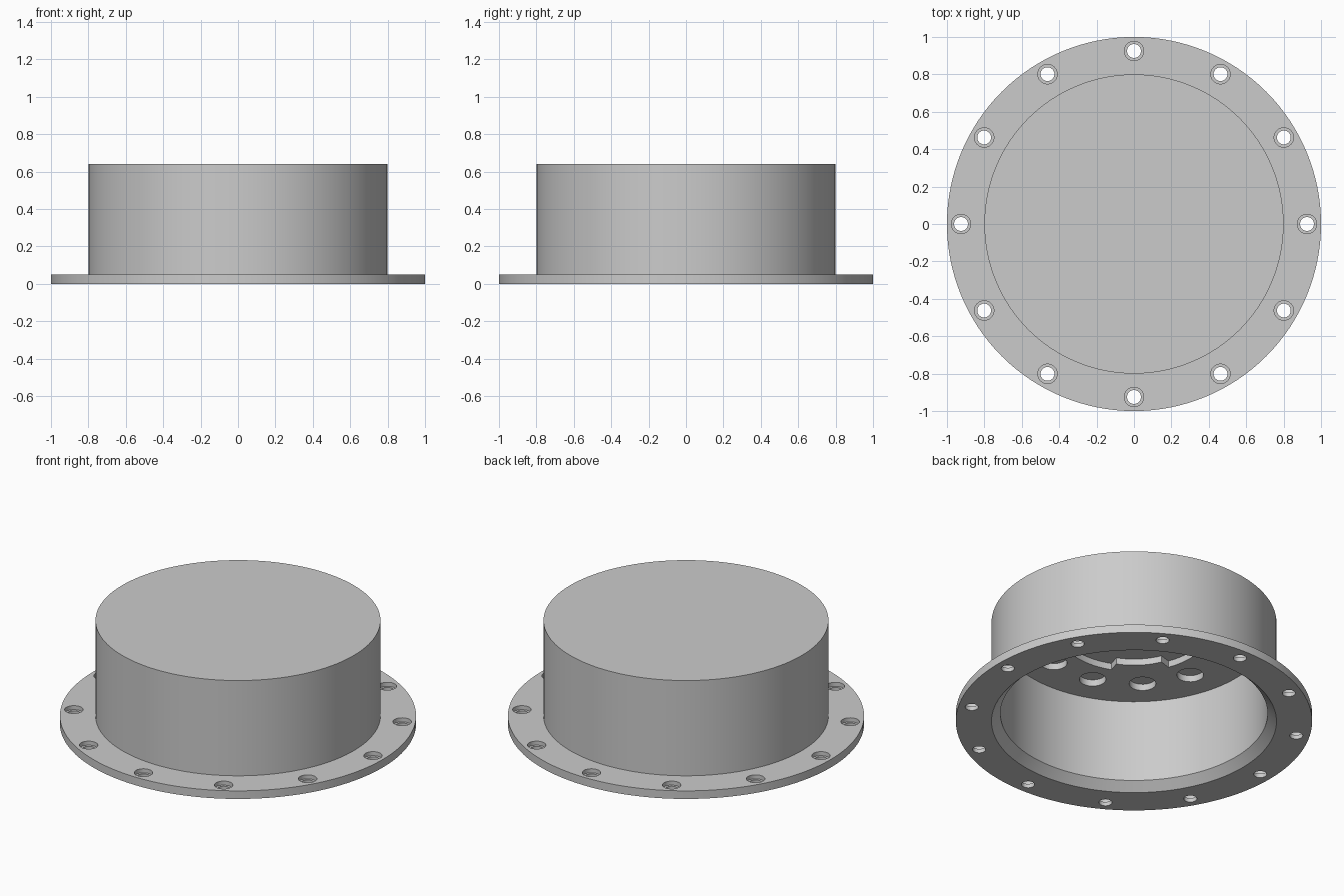
import bpy, bmesh
from math import sin, cos, pi, radians
from mathutils import Matrix, Vector

cube = bpy.data.objects.get("Cube")
if cube:
    bpy.data.objects.remove(cube, do_unlink=True)

grey = bpy.data.materials.new("plain_grey")
grey.use_nodes = True
colour = (0.6, 0.6, 0.6, 1)
grey.diffuse_color = colour
grey.node_tree.nodes["Principled BSDF"].inputs["Base Color"].default_value = colour


def make_object(name, bm):
    bmesh.ops.remove_doubles(bm, verts=bm.verts[:], dist=1e-5)
    bmesh.ops.recalc_face_normals(bm, faces=bm.faces[:])
    mesh = bpy.data.meshes.new(name)
    bm.to_mesh(mesh)
    bm.free()
    mesh.materials.append(grey)
    obj = bpy.data.objects.new(name, mesh)
    bpy.context.scene.collection.objects.link(obj)
    return obj


def lathe(bm, profile, steps, offset=(0, 0, 0)):
    """Spin an (r, z) profile around the z axis, then move it."""
    verts = [bm.verts.new((r, 0, z)) for r, z in profile]
    edges = [bm.edges.new(pair) for pair in zip(verts, verts[1:])]
    before = set(bm.verts) - set(verts)
    bmesh.ops.spin(bm, geom=verts + edges, cent=(0, 0, 0), axis=(0, 0, 1),
                   angle=2 * pi, steps=steps)
    new = [v for v in bm.verts if v not in before]
    bmesh.ops.transform(bm, matrix=Matrix.Translation(Vector(offset)), verts=new)


def hole_ring(name, profile, radius, phase):
    """Twelve cutters, evenly spaced on a circle."""
    bm = bmesh.new()
    for i in range(12):
        a = radians(30 * i + phase)
        lathe(bm, profile, 32, (radius * cos(a), radius * sin(a), 0))
    return make_object(name, bm)


FLANGE, CEILING, TOP = 0.05, 0.56, 0.64
RECESS = CEILING + 0.04

# Hollow cap with flange and chamfered mouth
bm = bmesh.new()
lathe(bm, [(0, CEILING), (0.75, CEILING), (0.75, FLANGE), (0.8, 0), (1, 0),
           (1, FLANGE), (0.8, FLANGE), (0.8, TOP), (0, TOP)], 128)
cap = make_object("flanged_cap", bm)

# Stepped bolt holes through the flange
bolt_holes = hole_ring("bolt_hole_cutter",
                       [(0, -0.1), (0.037, -0.1), (0.037, 0.025), (0.052, 0.025),
                        (0.052, 0.1), (0, 0.1)], 0.925, 0)

# Blind round pockets in the inner ceiling
pockets = hole_ring("pocket_cutter",
                    [(0, 0.5), (0.075, 0.5), (0.075, RECESS), (0, RECESS)], 0.55, 15)

# Four-lobed central recess in the inner ceiling
bm = bmesh.new()
outline = []
for k in range(8):
    r = 0.34 if k % 2 else 0.41
    for j in range(13):
        a = radians(45 * k - 22 + 44 * j / 12)
        outline.append(bm.verts.new((r * cos(a), r * sin(a), 0.5)))
base = bm.faces.new(outline)
top = bmesh.ops.extrude_face_region(bm, geom=[base])["geom"]
for v in top:
    if isinstance(v, bmesh.types.BMVert):
        v.co.z = RECESS
lobes = make_object("lobed_recess_cutter", bm)

# Cut the holes and bake the result
cutters = [bolt_holes, pockets, lobes]
for cutter in cutters:
    mod = cap.modifiers.new(cutter.name, 'BOOLEAN')
    mod.operation = 'DIFFERENCE'
    mod.solver = 'EXACT'
    mod.object = cutter
    cutter.hide_render = True
bpy.context.view_layer.update()
baked = bpy.data.meshes.new_from_object(
    cap.evaluated_get(bpy.context.evaluated_depsgraph_get()))
cap.modifiers.clear()
cap.data = baked
for cutter in cutters:
    bpy.data.objects.remove(cutter, do_unlink=True)

bpy.ops.object.select_all(action='DESELECT')
cap.select_set(True)
bpy.context.view_layer.objects.active = cap
bpy.ops.object.shade_smooth_by_angle(angle=radians(30))
